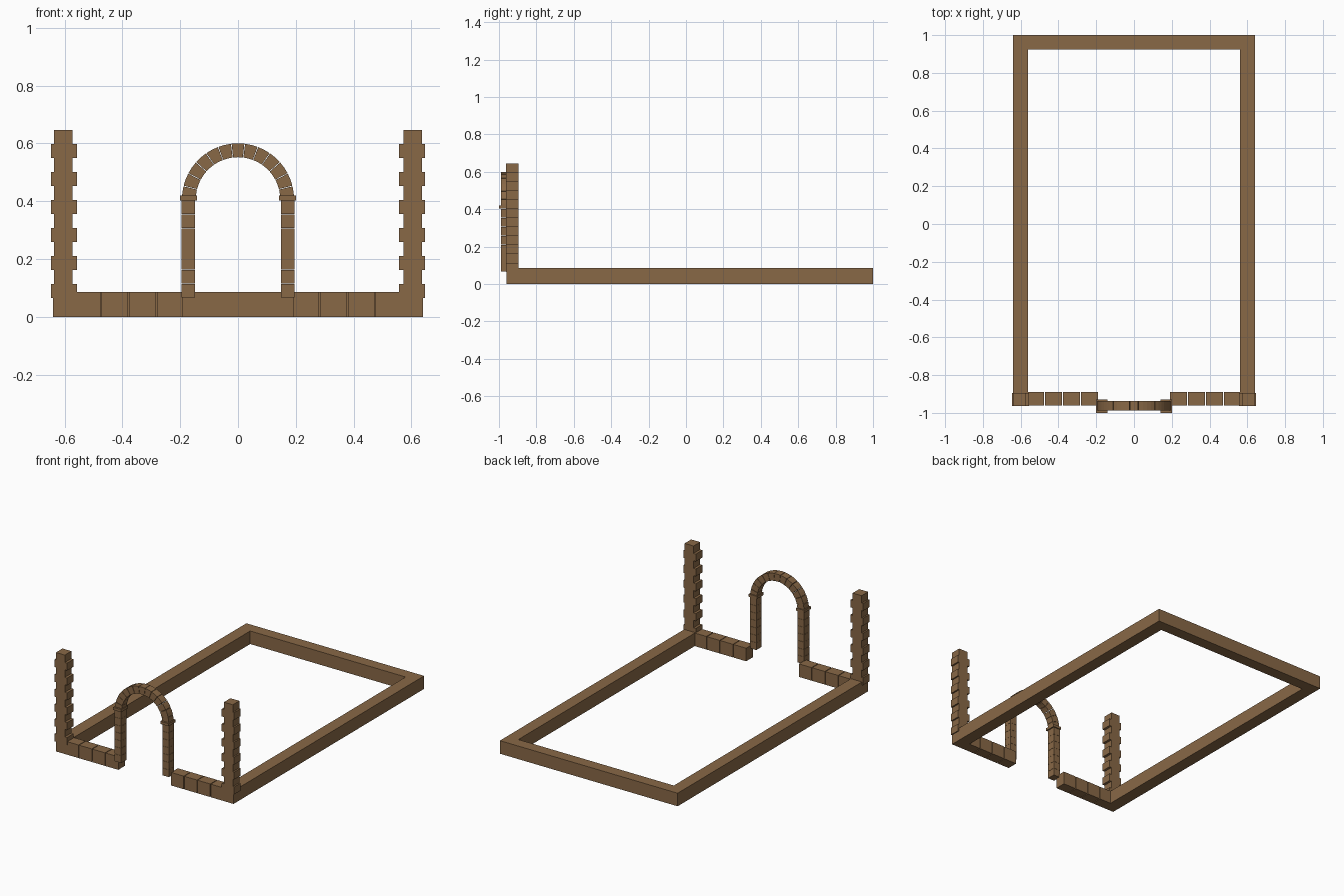
import bpy
import bmesh
import math

cube = bpy.data.objects.get("Cube")
if cube:
    bpy.data.objects.remove(cube)

stone = bpy.data.materials.new("brown stone")
stone.use_nodes = True
COLOUR = (0.25, 0.14, 0.062, 1)
stone.diffuse_color = COLOUR
stone.node_tree.nodes["Principled BSDF"].inputs["Base Color"].default_value = COLOUR


def finish(name, bm):
    """Turn a bmesh into a flat-shaded stone object."""
    bmesh.ops.recalc_face_normals(bm, faces=bm.faces)
    mesh = bpy.data.meshes.new(name)
    bm.to_mesh(mesh)
    bm.free()
    mesh.materials.append(stone)
    obj = bpy.data.objects.new(name, mesh)
    bpy.context.collection.objects.link(obj)
    return obj


def add_prism(bm, points, offset):
    """Extrude a flat outline along an offset."""
    face = bm.faces.new([bm.verts.new(p) for p in points])
    result = bmesh.ops.extrude_face_region(bm, geom=[face], use_keep_orig=True)
    verts = [g for g in result["geom"] if isinstance(g, bmesh.types.BMVert)]
    bmesh.ops.translate(bm, verts=verts, vec=offset)


def add_block(bm, x, y, z):
    """Box spanning the given (min, max) ranges."""
    outline = [(x[0], y[0], z[0]), (x[1], y[0], z[0]),
               (x[1], y[1], z[0]), (x[0], y[1], z[0])]
    add_prism(bm, outline, (0, 0, z[1] - z[0]))


def span(side, inner, outer):
    return tuple(sorted((side * inner, side * outer)))


# Continuous foundation: two long sides and the back
FRONT, BASE_TOP = -0.96, 0.085
bm = bmesh.new()
u_shape = [(-0.64, FRONT), (-0.64, 1), (0.64, 1), (0.64, FRONT),
           (0.56, FRONT), (0.56, 0.925), (-0.56, 0.925), (-0.56, FRONT)]
add_prism(bm, [(x, y, 0) for x, y in u_shape], (0, 0, BASE_TOP))
finish("foundation", bm)

COURSE = 0.0484
POST_BLOCKS, POST_BASE, SPRING = 7, 0.067, 0.403
for side, label in ((1, "left"), (-1, "right")):
    # Row of four separate foundation blocks beside the entrance
    bm = bmesh.new()
    for i in range(4):
        start = 0.19 + i * 0.0955
        end = min(start + 0.091, 0.565)
        add_block(bm, span(side, start, end), (FRONT, -0.89), (0, BASE_TOP))
    finish(label + "_front_blocks", bm)

    # Corner column of alternating wide and narrow blocks
    bm = bmesh.new()
    for i in range(12):
        x = span(side, 0.573, 0.637) if i % 2 else span(side, 0.557, 0.647)
        z = 0.065 + i * COURSE
        add_block(bm, x, (-0.963, -0.896), (z, z + COURSE))
    finish(label + "_corner_column", bm)

    # Arch post
    bm = bmesh.new()
    height = (SPRING - POST_BASE) / POST_BLOCKS
    for i in range(POST_BLOCKS):
        z = POST_BASE + i * height
        add_block(bm, span(side, 0.148, 0.195), (-0.99, -0.935), (z, z + height - 0.001))
    finish(label + "_arch_post", bm)

    # Thin capital on the post
    bm = bmesh.new()
    add_block(bm, span(side, 0.141, 0.2), (-1, -0.93), (SPRING, 0.42))
    finish(label + "_capital", bm)

# Arch ring of wedge stones
STONES, INNER, OUTER, CENTRE = 13, 0.146, 0.194, 0.406
bm = bmesh.new()
for i in range(STONES):
    gap = 0.006
    start = math.pi * i / STONES + gap
    end = math.pi * (i + 1) / STONES - gap
    angles = (start, (start + end) / 2, end)
    ring = [(OUTER, a) for a in angles] + [(INNER, a) for a in reversed(angles)]
    add_prism(bm, [(r * math.cos(a), -0.988, CENTRE + r * math.sin(a)) for r, a in ring],
              (0, 0.05, 0))
finish("arch_ring", bm)
